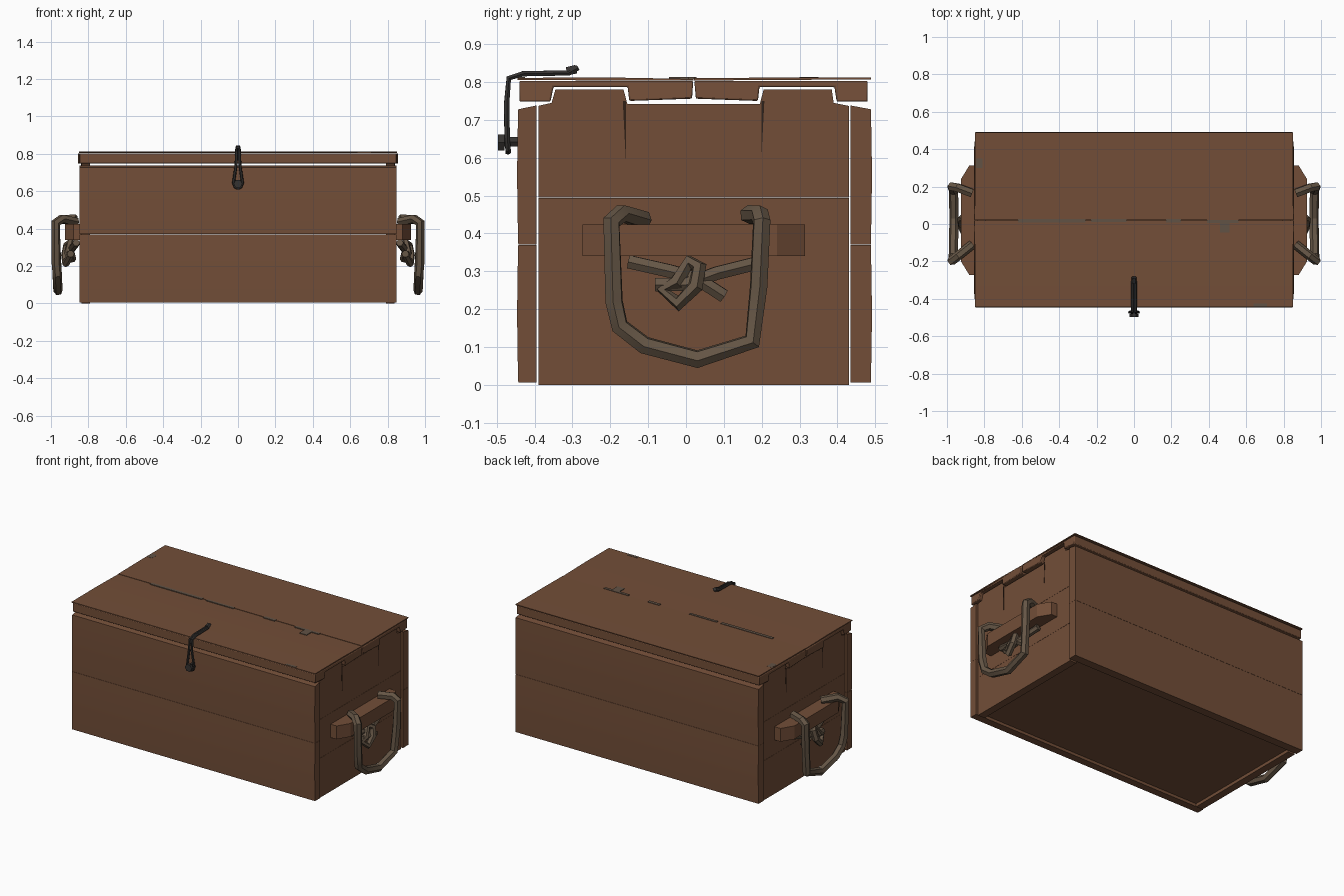
import bpy
import bmesh
from math import radians
from mathutils import Vector

if "Cube" in bpy.data.objects:
    bpy.data.objects.remove(bpy.data.objects["Cube"], do_unlink=True)


def material(name, rgb):
    m = bpy.data.materials.new(name)
    m.use_nodes = True
    m.diffuse_color = (*rgb, 1)
    m.node_tree.nodes["Principled BSDF"].inputs["Base Color"].default_value = (*rgb, 1)
    return m


WOOD = material("brown wood", (0.17, 0.076, 0.039))
ROPE = material("tan rope", (0.13, 0.092, 0.06))
CORD = material("dark cord", (0.035, 0.032, 0.03))
WORN = material("worn grey wood", (0.12, 0.085, 0.06))
CRACK = material("dark crack", (0.03, 0.014, 0.008))


def finish(ob, mat, mirror=False, bevel=0):
    ob.data.materials.clear()
    ob.data.materials.append(mat)
    bpy.ops.object.select_all(action='DESELECT')
    ob.select_set(True)
    bpy.context.view_layer.objects.active = ob
    bpy.ops.object.shade_smooth_by_angle(angle=radians(30))
    if bevel:
        mod = ob.modifiers.new("Bevel", 'BEVEL')
        mod.width, mod.segments, mod.limit_method = bevel, 2, 'ANGLE'
    if mirror:
        ob.modifiers.new("Mirror", 'MIRROR')
    return ob


def prism(name, pts, axis, lo, hi, mat, mirror=False, bevel=0):
    """Extrude an outline: (y, z) along 'x', or (x, y) along 'z'."""
    bm = bmesh.new()
    place = (lambda p: (lo, *p)) if axis == 'x' else (lambda p: (*p, lo))
    face = bm.faces.new([bm.verts.new(place(p)) for p in pts])
    ext = bmesh.ops.extrude_face_region(bm, geom=[face])
    move = Vector((hi - lo, 0, 0)) if axis == 'x' else Vector((0, 0, hi - lo))
    bmesh.ops.translate(bm, verts=[v for v in ext["geom"] if isinstance(v, bmesh.types.BMVert)], vec=move)
    bmesh.ops.recalc_face_normals(bm, faces=bm.faces)
    me = bpy.data.meshes.new(name)
    bm.to_mesh(me)
    bm.free()
    ob = bpy.data.objects.new(name, me)
    bpy.context.collection.objects.link(ob)
    return finish(ob, mat, mirror, bevel)


def rect(a0, b0, a1, b1):
    return [(a0, b0), (a1, b0), (a1, b1), (a0, b1)]


def tube(name, pts, radius, mat, mirror=False, cyclic=False):
    cu = bpy.data.curves.new(name, 'CURVE')
    cu.dimensions = '3D'
    cu.bevel_depth, cu.bevel_resolution, cu.use_fill_caps = radius, 1, True
    sp = cu.splines.new('POLY')
    sp.points.add(len(pts) - 1)
    for p, co in zip(sp.points, pts):
        p.co = (*co, 1)
    sp.use_cyclic_u = cyclic
    ob = bpy.data.objects.new(name, cu)
    bpy.context.collection.objects.link(ob)
    bpy.ops.object.select_all(action='DESELECT')
    ob.select_set(True)
    bpy.context.view_layer.objects.active = ob
    bpy.ops.object.convert(target='MESH')
    return finish(bpy.context.object, mat, mirror)


# Front and back walls: two slightly bowed planks each
for side, outer, inner in (("front", -0.443, -0.395), ("back", 0.488, 0.435)):
    out = -1 if outer < 0 else 1
    for part, z0, z1 in (("lower", 0.006, 0.37), ("upper", 0.371, 0.738)):
        pts = [(inner, z0), (inner, z1)]
        for i in range(5):
            t = i / 4
            pts.append((outer + out * 0.012 * t * (1 - t), z1 + (z0 - z1) * t))
        if part == "upper":
            pts[2] = (outer, z1 - 0.01)
        prism(f"{side}_{part}_plank", pts, 'x', -0.848, 0.848, WOOD)

# End walls: three planks, the top one with two raised tabs
prism("end_lower_plank", rect(-0.39, 0, 0.43, 0.249), 'x', 0.79, 0.838, WOOD, True)
prism("end_middle_plank", rect(-0.39, 0.25, 0.43, 0.494), 'x', 0.79, 0.838, WOOD, True)
end_top = [(-0.39, 0.495), (0.43, 0.495), (0.43, 0.737), (0.39, 0.745), (0.385, 0.78),
           (0.205, 0.78), (0.195, 0.742), (-0.155, 0.742), (-0.165, 0.78),
           (-0.345, 0.78), (-0.355, 0.745), (-0.39, 0.737)]
prism("end_upper_plank", end_top, 'x', 0.79, 0.838, WOOD, True)
for y, lean in ((-0.159, -0.008), (0.199, 0.008)):
    prism("end_crack", [(y, 0.595), (y + lean, 0.75), (y, 0.75)], 'x', 0.836, 0.8395, CRACK, True)

# Recessed floor
prism("floor", rect(-0.826, -0.389, 0.826, 0.429), 'z', 0.02, 0.04, WOOD)

# Lid: two planks notched around the tabs, each under a thin top board
lid_front = [(-0.44, 0.748), (-0.358, 0.748), (-0.35, 0.787), (-0.154, 0.787),
             (-0.15, 0.75), (0.016, 0.756), (0.019, 0.803), (-0.44, 0.803)]
lid_back = [(0.026, 0.756), (0.19, 0.75), (0.194, 0.787), (0.392, 0.787),
            (0.398, 0.748), (0.48, 0.748), (0.48, 0.803), (0.022, 0.803)]
for name, pts in (("lid_front_plank", lid_front), ("lid_back_plank", lid_back)):
    ob = prism(name, pts, 'x', -0.856, 0.856, WOOD, bevel=0.004)
    for v in ob.data.vertices:
        if v.co.y < -0.4 or v.co.y > 0.44:
            v.co.x *= 0.99
prism("lid_front_board", [(-0.445, 0.805), (0.02, 0.804), (0.02, 0.808), (-0.2, 0.812), (-0.445, 0.811)],
      'x', -0.85, 0.85, WOOD)
prism("lid_back_board", [(0.0205, 0.804), (0.488, 0.807), (0.488, 0.812), (0.25, 0.812), (0.0205, 0.81)],
      'x', -0.85, 0.85, WOOD)

# Worn chips along the lid seam and edges
for x0, x1, y0, y1 in ((-0.62, -0.26, 0.008, 0.028), (-0.23, -0.04, 0.01, 0.026),
                       (0.17, 0.25, 0.008, 0.028), (0.39, 0.56, 0.005, 0.022),
                       (0.46, 0.51, -0.045, 0.01), (-0.845, -0.81, 0.3, 0.35),
                       (0.64, 0.71, -0.443, -0.425)):
    prism("worn_chip", rect(x0, y0, x1, y1), 'z', 0.808, 0.8128, WORN)

# Handle blocks with chamfered ends
block = [(0.83, -0.273), (0.88, -0.273), (0.925, -0.2), (0.925, 0.24), (0.88, 0.314), (0.83, 0.314)]
prism("handle_block", block, 'z', 0.34, 0.424, WOOD, True)

# Rope handles
tube("rope_handle", [(0.865, -0.11, 0.435), (0.94, -0.17, 0.453), (0.975, -0.197, 0.43),
                     (0.972, -0.19, 0.22), (0.966, -0.175, 0.155), (0.965, -0.11, 0.105),
                     (0.962, 0.03, 0.068), (0.965, 0.175, 0.115), (0.972, 0.192, 0.26),
                     (0.975, 0.2, 0.43), (0.945, 0.195, 0.45), (0.865, 0.165, 0.45)],
     0.025, ROPE, True)

# Knot under each block
tube("knot_strand", [(0.865, -0.15, 0.325), (0.885, -0.04, 0.3), (0.895, 0.03, 0.28),
                     (0.885, 0.1, 0.235)], 0.02, ROPE, True)
tube("knot_tail", [(0.865, 0.18, 0.32), (0.885, 0.08, 0.295), (0.905, 0.0, 0.265),
                   (0.895, -0.08, 0.265)], 0.02, ROPE, True)
tube("knot_wrap", [(0.9, -0.06, 0.25), (0.92, -0.02, 0.215), (0.925, 0.025, 0.26),
                   (0.915, 0.035, 0.31), (0.895, 0.01, 0.325), (0.91, -0.025, 0.27)],
     0.021, ROPE, True, cyclic=True)

# Clasp: doubled cord over the lid edge, looped round a peg
tube("clasp_cord", [(0.005, -0.285, 0.838), (0.007, -0.31, 0.824), (0.007, -0.43, 0.822),
                    (0.008, -0.468, 0.81), (0.01, -0.474, 0.74), (0.024, -0.472, 0.645),
                    (0.015, -0.47, 0.622), (0, -0.47, 0.615)], 0.008, CORD, True)
tube("clasp_binding", [(0, -0.315, 0.828), (0, -0.29, 0.834)], 0.013, CORD)
tube("clasp_peg", [(0, -0.435, 0.642), (0, -0.485, 0.642)], 0.014, CORD)
tube("clasp_peg_head", [(0, -0.48, 0.64), (0, -0.497, 0.64)], 0.024, CORD)
